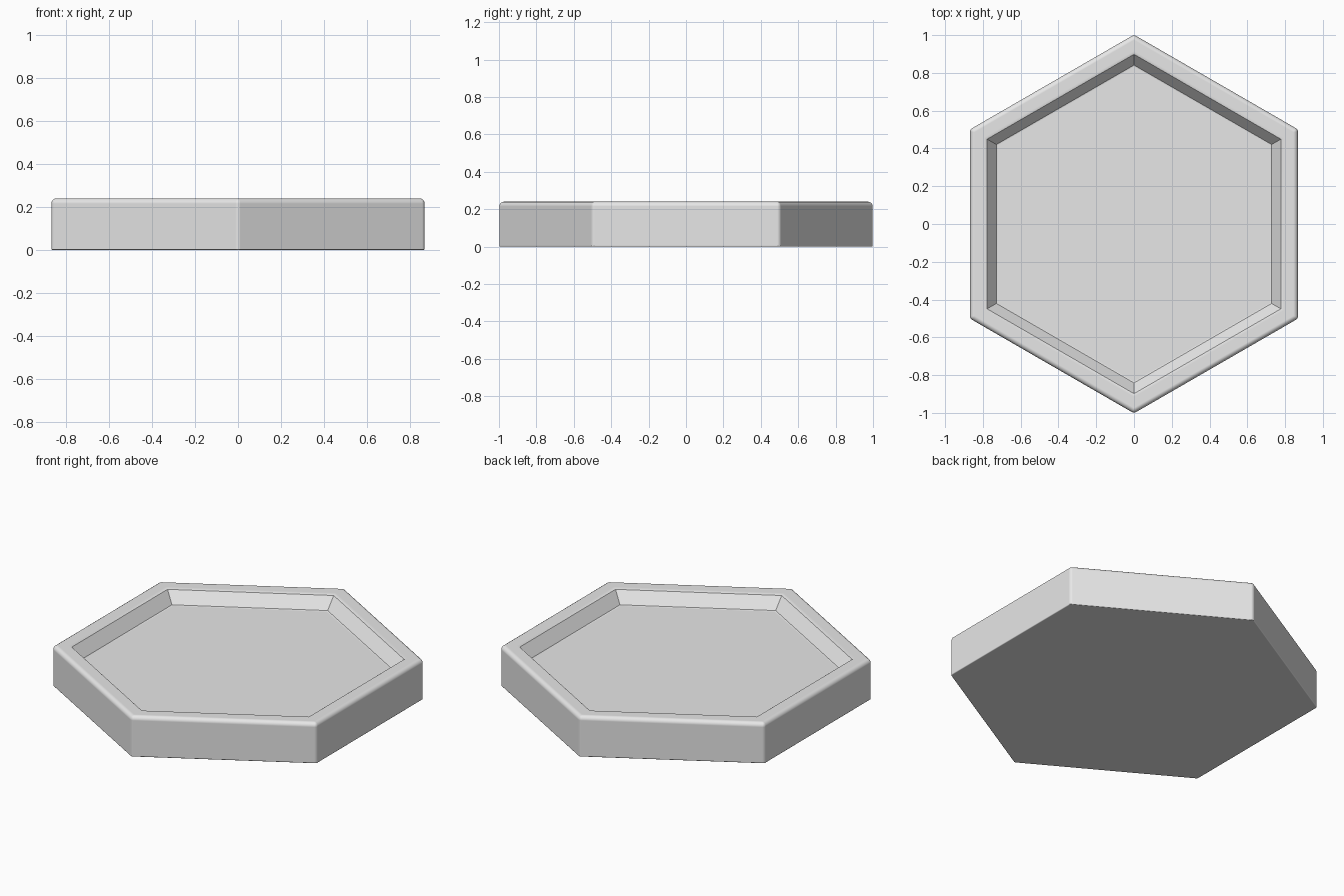
import bpy, bmesh, math

cube = bpy.data.objects.get("Cube")
if cube:
    bpy.data.objects.remove(cube, do_unlink=True)

# Plain light grey material
grey = bpy.data.materials.new("light grey")
grey.use_nodes = True
colour = (0.8, 0.8, 0.8, 1)
grey.diffuse_color = colour
grey.node_tree.nodes["Principled BSDF"].inputs["Base Color"].default_value = colour

# Hexagonal rings: radius, height, edge softness, corner softness above the ring
RINGS = [
    (1.002, 0.0, 0.2, 0.5),    # base
    (1.002, 0.24, 1.0, 0.0),   # outer rim
    (0.905, 0.24, 0.4, 0.0),   # inner rim
    (0.838, 0.16, 0.2, 0.0),   # recessed floor
]
SIDES = 6

bm = bmesh.new()
weight = bm.edges.layers.float.new("bevel_weight_edge")
loops = []
for radius, z, _, _ in RINGS:
    angles = [math.radians(90 + 60 * i) for i in range(SIDES)]
    loops.append([bm.verts.new((radius * math.cos(a), radius * math.sin(a), z))
                  for a in angles])

# Outer walls, rim and sloping inner walls
for low, high in zip(loops, loops[1:]):
    for i in range(SIDES):
        j = (i + 1) % SIDES
        bm.faces.new((low[i], low[j], high[j], high[i]))

# Underside and floor
bm.faces.new(list(reversed(loops[0])))
bm.faces.new(loops[-1])

# Softness of each edge
for k, (_, _, soft, corner) in enumerate(RINGS):
    for i in range(SIDES):
        bm.edges.get((loops[k][i], loops[k][(i + 1) % SIDES]))[weight] = soft
        if k + 1 < len(RINGS):
            bm.edges.get((loops[k][i], loops[k + 1][i]))[weight] = corner
bmesh.ops.recalc_face_normals(bm, faces=bm.faces[:])

mesh = bpy.data.meshes.new("hexagonal_tray")
bm.to_mesh(mesh)
bm.free()
mesh.materials.append(grey)
tray = bpy.data.objects.new("hexagonal_tray", mesh)
bpy.context.collection.objects.link(tray)

# Rounded edges
bevel = tray.modifiers.new("rounded edges", 'BEVEL')
bevel.limit_method = 'WEIGHT'
bevel.width = 0.025
bevel.segments = 4
bevel.harden_normals = True

bpy.ops.object.select_all(action='DESELECT')
tray.select_set(True)
bpy.context.view_layer.objects.active = tray
bpy.ops.object.shade_smooth_by_angle(angle=math.radians(35))
